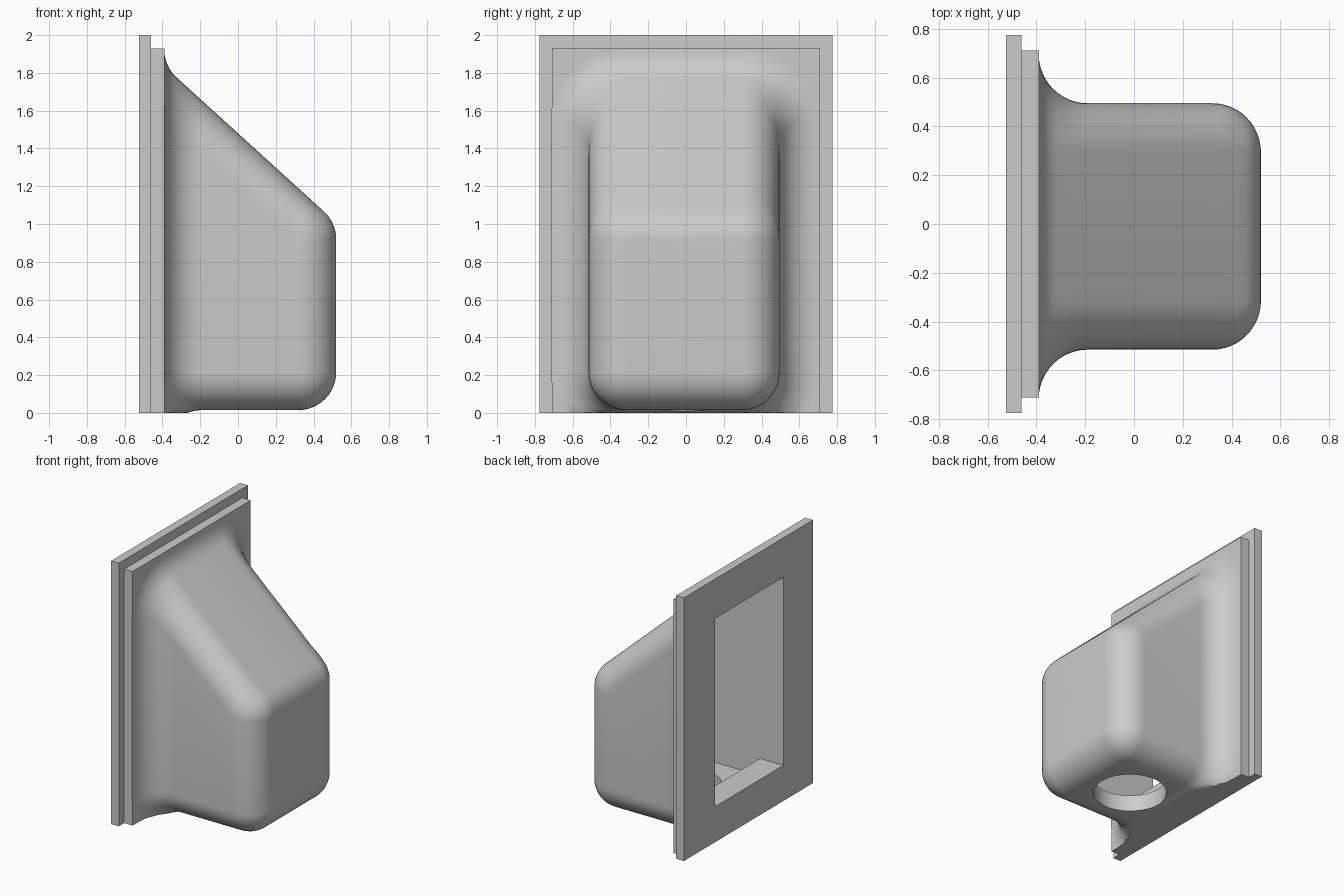
import bpy, bmesh, math

cube = bpy.data.objects.get("Cube")
if cube:
    bpy.data.objects.remove(cube, do_unlink=True)

grey = bpy.data.materials.new("plain_grey")
grey.use_nodes = True
colour = (0.6, 0.6, 0.6, 1)
grey.diffuse_color = colour
grey.node_tree.nodes["Principled BSDF"].inputs["Base Color"].default_value = colour

R = 0.2            # fillet radius used everywhere on the hood
HALF = 0.505       # hood half width
Y0 = -0.01         # hood centre line
BACK, FRONT, FLOOR = -0.39, 0.52, 0.015
PITCH = 0.91       # fall of the sloping roof
ROOF_RISE = R * math.hypot(1, PITCH)


def finish(bm, name):
    bmesh.ops.recalc_face_normals(bm, faces=bm.faces)
    mesh = bpy.data.meshes.new(name)
    bm.to_mesh(mesh)
    bm.free()
    obj = bpy.data.objects.new(name, mesh)
    bpy.context.collection.objects.link(obj)
    mesh.materials.append(grey)
    return obj


def prism(name, outline, y_min, y_max):
    """Extrude an (x, z) outline along y."""
    bm = bmesh.new()
    face = bm.faces.new([bm.verts.new((x, y_min, z)) for x, z in outline])
    new = bmesh.ops.extrude_face_region(bm, geom=[face])["geom"]
    verts = [v for v in new if isinstance(v, bmesh.types.BMVert)]
    bmesh.ops.translate(bm, verts=verts, vec=(0, y_max - y_min, 0))
    return finish(bm, name)


def plate(name, x0, x1, half, height):
    return prism(name, [(x0, 0), (x1, 0), (x1, height), (x0, height)], -half, half)


def arc_height(d):
    return math.sqrt(max(R * R - d * d, 0))


def roof(x):
    return 1.48 - PITCH * x


def section(x, steps=10):
    """Rounded hood cross-section at x, as (y, z) points."""
    flare = R - arc_height(x - BACK - R) if x < BACK + R else 0
    nose = R - arc_height(x - FRONT + R) if x > FRONT - R else 0
    grow = flare - nose
    nose_axis = roof(FRONT - R) - ROOF_RISE
    top = roof(x)
    if x < -0.325:
        top = 1.923 - arc_height(x - BACK - R)
    elif x > 0.455:
        top = nose_axis + arc_height(x - FRONT + R)
    axis = max(roof(x) - ROOF_RISE, nose_axis)
    ry, low = R + grow, FLOOR + R
    corners = [(1, axis, top - axis, 0), (-1, axis, top - axis, 1),
               (-1, low, ry, 2), (1, low, ry, 3)]
    points = []
    for side, z, rz, quarter in corners:
        for i in range(steps + 1):
            a = math.pi / 2 * (quarter + i / steps)
            y = Y0 + side * (HALF - R) + ry * math.cos(a)
            points.append((y, max(z + rz * math.sin(a), 0)))
    return points


# Hood: lofted sections with a flared root and a rounded nose
turns = [math.pi / 2 * i / 12 for i in range(13)]
stations = [BACK + R * (1 - math.cos(t)) for t in turns]
stations += [FRONT - R + R * math.sin(t) for t in turns[:-1]] + [FRONT - 0.0002]
bm = bmesh.new()
rings = [[bm.verts.new((x, y, z)) for y, z in section(x)] for x in stations]
for a, b in zip(rings, rings[1:]):
    for i in range(len(a)):
        j = (i + 1) % len(a)
        bm.faces.new((a[i], a[j], b[j], b[i]))
bm.faces.new(rings[0])
bm.faces.new(rings[-1])
bmesh.ops.remove_doubles(bm, verts=bm.verts, dist=0.0001)
hood = finish(bm, "hood")

# Wall flange in two steps
back_plate = plate("back_plate", -0.525, -0.46, 0.775, 2)
inner_plate = plate("inner_plate", -0.46, BACK, 0.71, 1.93)

# Cutters: hollow interior with a raised sill, and the round floor outlet
cavity = prism("cavity_cutter", [(-0.6, 0.27), (-0.33, 0.27), (-0.33, 0.14), (0.42, 0.14),
                                 (0.42, 0.96), (-0.385, 1.7), (-0.6, 1.7)], -0.42, 0.4)
bpy.ops.mesh.primitive_cylinder_add(vertices=48, radius=0.257, depth=0.4,
                                    location=(0.025, -0.015, 0))
outlet = bpy.context.object
outlet.name = "outlet_cutter"


def cut(obj, cutters):
    bpy.ops.object.select_all(action="DESELECT")
    bpy.context.view_layer.objects.active = obj
    obj.select_set(True)
    for cutter in cutters:
        mod = obj.modifiers.new("cut", "BOOLEAN")
        mod.operation, mod.solver, mod.object = "DIFFERENCE", "EXACT", cutter
        bpy.ops.object.modifier_apply(modifier=mod.name)
    bpy.ops.object.shade_smooth_by_angle(angle=math.radians(28))


cut(hood, [cavity, outlet])
cut(back_plate, [cavity])
cut(inner_plate, [cavity])
for cutter in (cavity, outlet):
    bpy.data.objects.remove(cutter, do_unlink=True)
